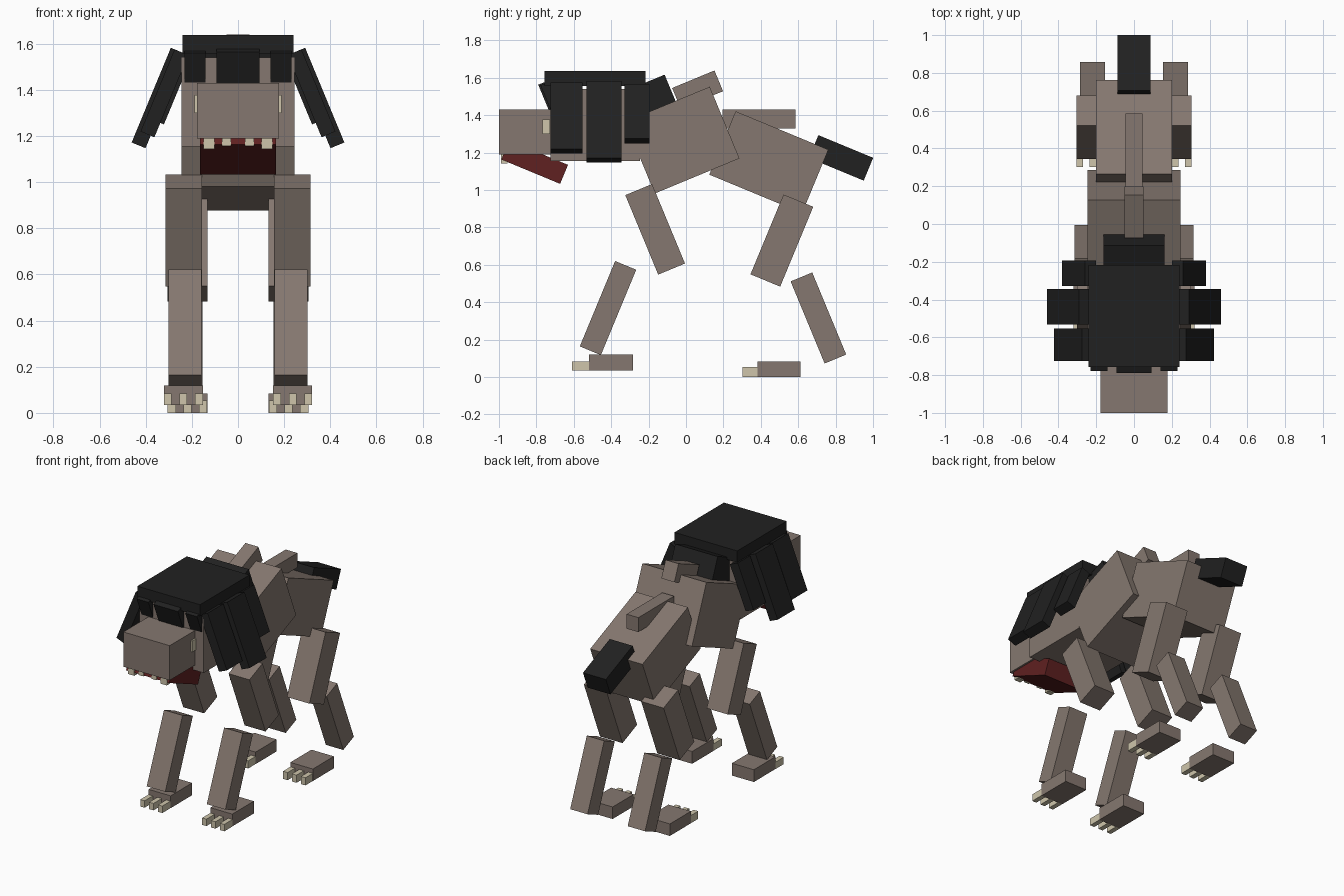
import bpy
import bmesh
from math import radians
from mathutils import Matrix, Vector

default_cube = bpy.data.objects.get("Cube")
if default_cube:
    bpy.data.objects.remove(default_cube, do_unlink=True)

TILT = radians(22.5)  # every slanted block leans by the same angle


def make_material(name, red, green, blue):
    material = bpy.data.materials.new(name)
    material.use_nodes = True
    colour = (red, green, blue, 1)
    material.diffuse_color = colour
    material.node_tree.nodes["Principled BSDF"].inputs["Base Color"].default_value = colour
    return material


hide = make_material("brown_hide", .235, .187, .16)
hair = make_material("black_hair", .015, .015, .015)
bone = make_material("pale_bone", .62, .56, .41)
flesh = make_material("dark_red_flesh", .115, .015, .015)


def box(name, material, size, at, pitch=0, roll=0):
    """Block centred at a point, pitched about x and rolled about y."""
    mesh = bpy.data.meshes.new(name)
    bm = bmesh.new()
    bmesh.ops.create_cube(bm, size=1)
    bmesh.ops.scale(bm, vec=size, verts=bm.verts)
    bm.to_mesh(mesh)
    bm.free()
    mesh.materials.append(material)
    block = bpy.data.objects.new(name, mesh)
    turn = Matrix.Rotation(pitch, 4, "X") @ Matrix.Rotation(roll, 4, "Y")
    block.matrix_world = Matrix.Translation(at) @ turn
    bpy.context.collection.objects.link(block)
    return block


def pair(name, material, size, at, pitch=0, roll=0):
    """The same block on the left (+x) and mirrored on the right."""
    x, y, z = at
    box("left_" + name, material, size, (x, y, z), pitch, roll)
    box("right_" + name, material, size, (-x, y, z), pitch, -roll)


# Body, spine ridges and tail
box("chest", hide, size=(.49, .49, .415), at=(0, -.02, 1.267), pitch=TILT)
box("hips", hide, size=(.40, .537, .367), at=(0, .443, 1.149), pitch=-TILT)
box("shoulder_ridge", hide, size=(.1, .245, .12), at=(0, .062, 1.537), pitch=TILT)
box("hip_ridge", hide, size=(.09, .39, .1), at=(0, .39, 1.38))
box("tail", hair, size=(.175, .317, .132), at=(0, .829, 1.172), pitch=-TILT)

# Head, jaw, eyes and teeth
box("head", hide, size=(.49, .48, .385), at=(0, -.485, 1.347))
box("muzzle", hide, size=(.355, .3, .24), at=(0, -.85, 1.31))
box("jaw", flesh, size=(.33, .34, .11), at=(0, -.809, 1.149), pitch=-TILT)
pair("eye", bone, size=(.06, .04, .077), at=(.158, -.747, 1.338))
pair("outer_tooth", bone, size=(.047, .035, .06), at=(.125, -.972, 1.173))
pair("inner_tooth", bone, size=(.038, .035, .045), at=(.05, -.972, 1.18))

# Mane: cap, nape, fringe and hanging side locks
box("mane_cap", hair, size=(.48, .54, .08), at=(0, -.487, 1.597))
box("mane_nape", hair, size=(.325, .25, .156), at=(0, -.2, 1.497), pitch=TILT)


def fringe_lock(front_y, top_z, width, length):
    """Size and centre of a lock hung from its upper front edge."""
    offset = Matrix.Rotation(TILT, 3, "X") @ Vector((0, .03, -length / 2))
    return (width, .06, length), Vector((0, front_y, top_z)) + offset


size, centre = fringe_lock(front_y=-.79, top_z=1.563, width=.187, length=.19)
box("centre_fringe", hair, size, centre, pitch=TILT)
size, centre = fringe_lock(front_y=-.778, top_z=1.56, width=.09, length=.163)
pair("side_fringe", hair, size, (.186, centre.y, centre.z), pitch=TILT)


def side_lock(name, outer_x, top_z, y, width, length):
    """Lock hung from its upper outer edge, flaring outwards."""
    offset = Matrix.Rotation(-TILT, 3, "Y") @ Vector((-.0325, 0, -length / 2))
    centre = Vector((outer_x, y, top_z)) + offset
    pair(name, hair, (.065, width, length), centre, roll=-TILT)


side_lock("front_lock", outer_x=.275, top_z=1.575, y=-.639, width=.172, length=.385)
side_lock("middle_lock", outer_x=.291, top_z=1.582, y=-.438, width=.187, length=.444)
side_lock("rear_lock", outer_x=.26, top_z=1.567, y=-.262, width=.135, length=.316)

# Legs
pair("front_upper_leg", hide, size=(.16, .155, .46), at=(.235, -.165, .79), pitch=TILT)
pair("front_lower_leg", hide, size=(.142, .122, .494), at=(.23, -.417, .369), pitch=-TILT)
pair("rear_upper_leg", hide, size=(.172, .172, .462), at=(.219, .5125, .73), pitch=-TILT)
pair("rear_lower_leg", hide, size=(.133, .125, .475), at=(.22, .708, .316), pitch=TILT)

# Feet, each with three claws
pair("front_foot", hide, size=(.168, .235, .085), at=(.236, -.402, .077))
pair("rear_foot", hide, size=(.172, .23, .083), at=(.219, .497, .0415))
for toe, step in (("inner", -1), ("middle", 0), ("outer", 1)):
    pair("front_" + toe + "_claw", bone, size=(.033, .09, .048),
         at=(.237 + step * .068, -.564, .059))
    pair("rear_" + toe + "_claw", bone, size=(.035, .08, .053),
         at=(.219 + step * .068, .342, .0265))
